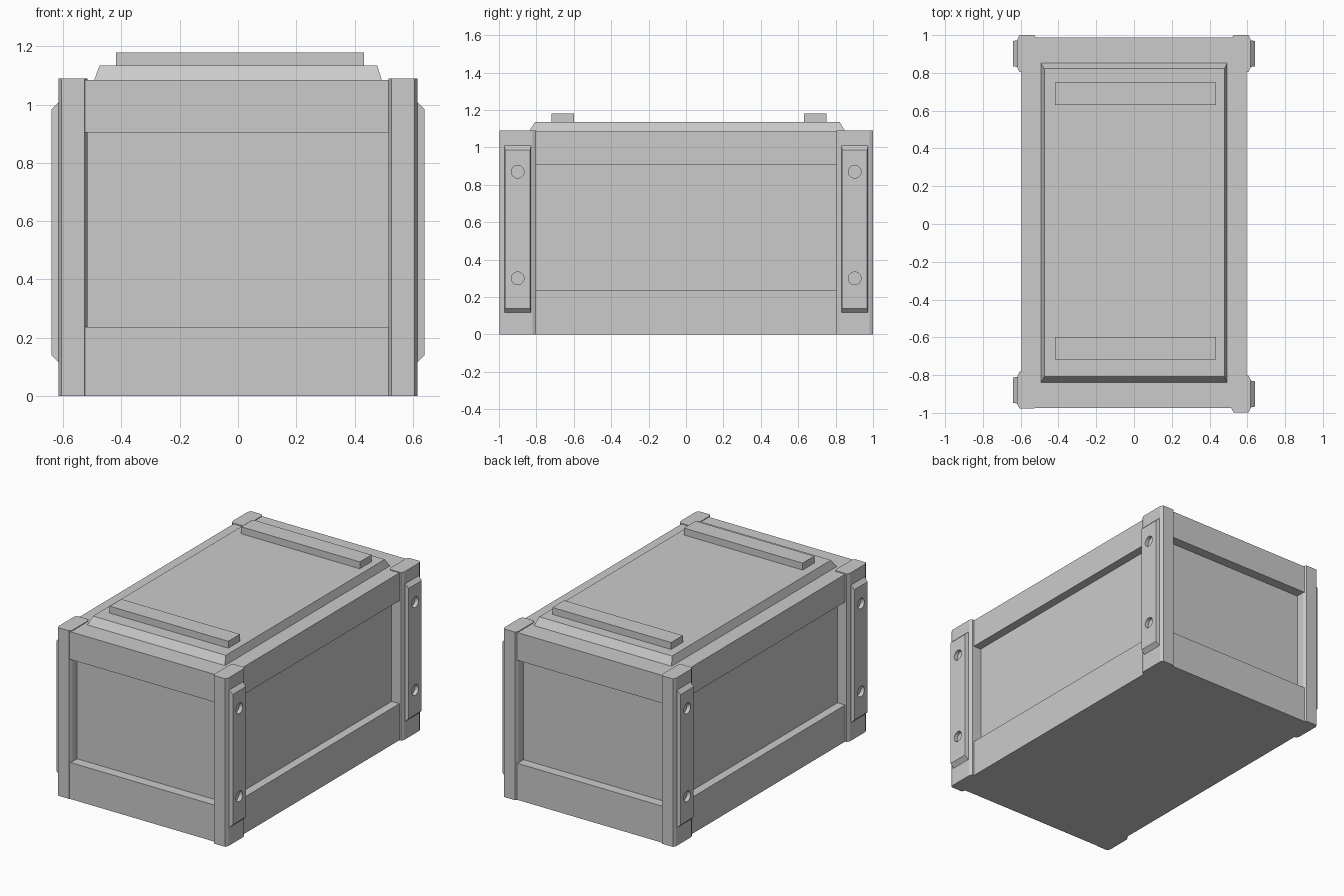
import bpy
import bmesh
from mathutils import Matrix, Vector

if "Cube" in bpy.data.objects:
    bpy.data.objects.remove(bpy.data.objects["Cube"])

grey = bpy.data.materials.new("plain_grey")
grey.use_nodes = True
grey.diffuse_color = (0.6, 0.6, 0.6, 1)
grey.node_tree.nodes["Principled BSDF"].inputs["Base Color"].default_value = (0.6, 0.6, 0.6, 1)


def finish(name, bm):
    bmesh.ops.recalc_face_normals(bm, faces=bm.faces)
    mesh = bpy.data.meshes.new(name)
    bm.to_mesh(mesh)
    bm.free()
    mesh.materials.append(grey)
    obj = bpy.data.objects.new(name, mesh)
    bpy.context.collection.objects.link(obj)
    return obj


def loft(name, lower, upper):
    """Closed solid between two matching outlines."""
    bm = bmesh.new()
    a = [bm.verts.new(p) for p in lower]
    b = [bm.verts.new(p) for p in upper]
    bm.faces.new(a)
    bm.faces.new(b)
    for i in range(len(a)):
        j = (i + 1) % len(a)
        bm.faces.new((a[i], a[j], b[j], b[i]))
    return finish(name, bm)


def rect(x0, x1, y0, y1, z):
    return [(x0, y0, z), (x1, y0, z), (x1, y1, z), (x0, y1, z)]


def box(name, x0, x1, y0, y1, z0, z1):
    return loft(name, rect(x0, x1, y0, y1, z0), rect(x0, x1, y0, y1, z1))


# Crate body: recessed panels between a lower and an upper band
box("recessed_panels", -0.54, 0.54, -0.91, 0.925, 0.2, 0.95)
box("lower_band", -0.595, 0.595, -0.975, 0.988, 0, 0.237)
box("upper_band", -0.595, 0.595, -0.975, 0.988, 0.905, 1.085)

# Lid with sloping rim, and two slats across it
loft("lid", rect(-0.495, 0.495, -0.843, 0.855, 1.08), rect(-0.475, 0.478, -0.808, 0.822, 1.135))
for name, y in (("front_slat", -0.658), ("back_slat", 0.69)):
    box(name, -0.418, 0.433, y - 0.06, y + 0.06, 1.13, 1.18)


def corner_post(name, sx, cy):
    x0, x1, y, cx, c = 0.517, 0.616, 0.098, 0.01, 0.02
    outline = [(x0 + cx, -y), (x1 - cx, -y), (x1, c - y), (x1, y - c),
               (x1 - cx, y), (x0 + cx, y), (x0, y - c), (x0, c - y)]
    loft(name, [(sx * px, cy + py, 0) for px, py in outline],
         [(sx * px, cy + py, 1.09) for px, py in outline])


def brace(name, sx, cy):
    # Bevelled plate on the outside of the post
    inner = [(0.605, -0.073, 0.105), (0.605, 0.073, 0.105), (0.605, 0.073, 1.02), (0.605, -0.073, 1.02)]
    outer = [(0.64, -0.067, 0.14), (0.64, 0.067, 0.14), (0.64, 0.067, 0.985), (0.64, -0.067, 0.985)]
    plate = loft(name, [(sx * x, cy + y, z) for x, y, z in inner],
                 [(sx * x, cy + y, z) for x, y, z in outer])
    # Two bolt holes
    bm = bmesh.new()
    for z in (0.3, 0.87):
        place = Matrix.Translation(Vector((sx * 0.62, cy, z))) @ Matrix.Rotation(1.5707963, 4, "Y")
        bmesh.ops.create_cone(bm, cap_ends=True, segments=24, radius1=0.034,
                              radius2=0.034, depth=0.1, matrix=place)
    cutter = finish("bolt_hole_cutter", bm)
    cutter.hide_render = True
    cut = plate.modifiers.new("bolt_holes", "BOOLEAN")
    cut.operation = "DIFFERENCE"
    cut.solver = "EXACT"
    cut.object = cutter
    bpy.context.view_layer.objects.active = plate
    bpy.ops.object.modifier_apply(modifier=cut.name)
    bpy.data.objects.remove(cutter)


# Corner posts, each with its brace
corners = (("front_right", -1, -0.88), ("front_left", 1, -0.9),
           ("back_right", -1, 0.902), ("back_left", 1, 0.902))
for corner, sx, cy in corners:
    corner_post(corner + "_post", sx, cy)
    brace(corner + "_brace", sx, cy)
